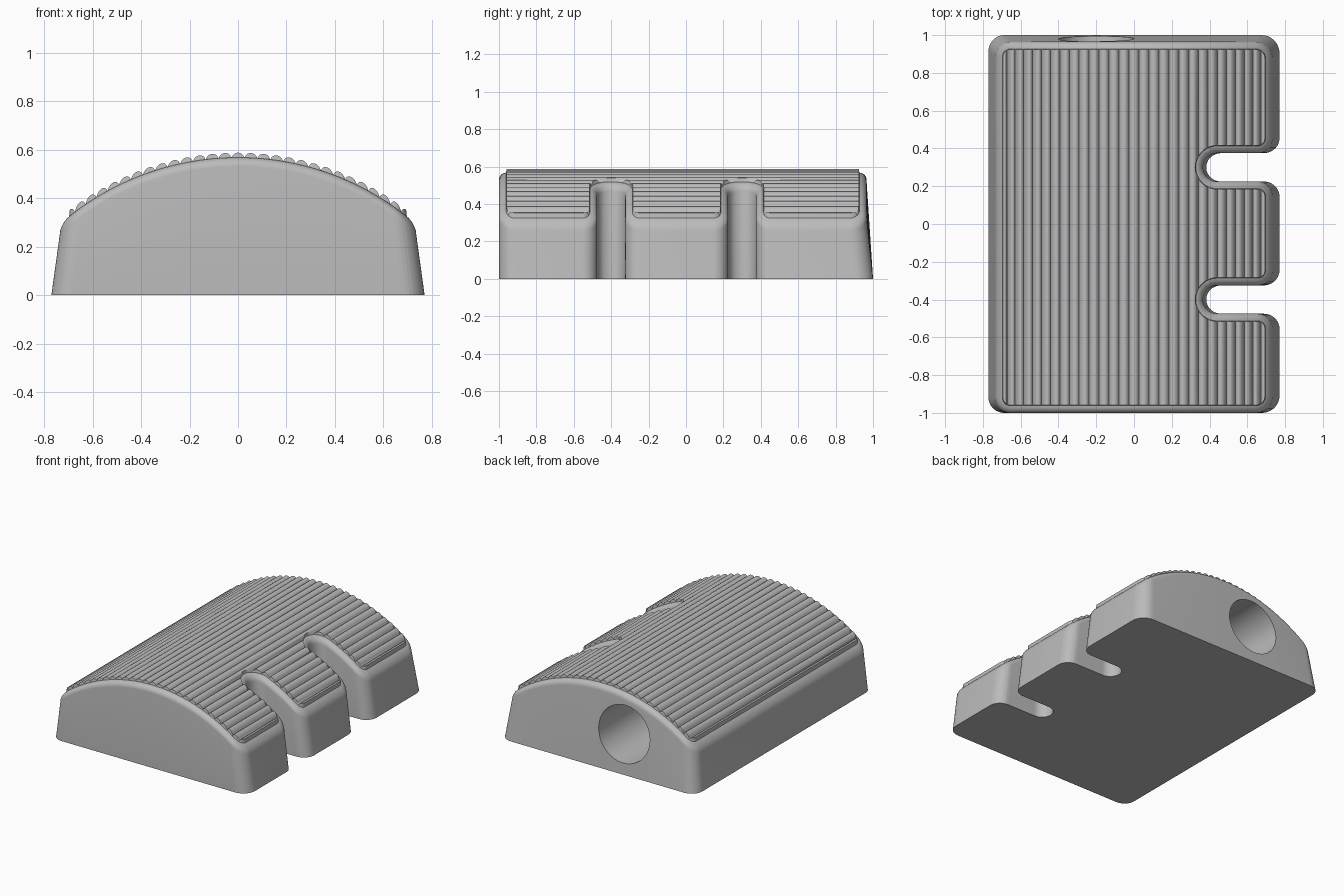
import bpy
import bmesh
from math import sin, cos, asin, sqrt, radians, pi

cube = bpy.data.objects.get("Cube")
if cube:
    bpy.data.objects.remove(cube, do_unlink=True)

# Main dimensions
HALF_X, FRONT, BACK = 0.735, -1.0, 0.965
ARCH_TOP, ARCH_R = 0.568, 1.12
RIM = 0.038
PITCH, RIB_R = 0.0535, 0.027
SLOT_HALF, SLOT_X = 0.075, 0.44
SLOTS = (-0.4, 0.3)

grey = bpy.data.materials.new("plain grey")
grey.use_nodes = True
colour = (0.5, 0.5, 0.5, 1)
grey.diffuse_color = colour
grey.node_tree.nodes["Principled BSDF"].inputs["Base Color"].default_value = colour


def corner(x, y, r, start):
    """Convex corner: arc centre, radius, start angle, sweep, inset sign."""
    a = radians(start)
    sx = 1 if cos(a) - sin(a) > 0 else -1
    sy = 1 if cos(a) + sin(a) > 0 else -1
    return (x - sx * r, y - sy * r, r, start, 90, -1)


# Footprint: rounded rectangle with two rounded slots in one long side
arcs = [corner(-HALF_X, FRONT, 0.08, 180), corner(HALF_X, FRONT, 0.09, 270)]
for y in SLOTS:
    arcs += [corner(HALF_X, y - SLOT_HALF, 0.08, 0),
             (SLOT_X, y, SLOT_HALF, 270, -180, 1),
             corner(HALF_X, y + SLOT_HALF, 0.08, 270)]
arcs += [corner(HALF_X, BACK, 0.09, 0), corner(-HALF_X, BACK, 0.08, 90)]


def outline(inset):
    points = []
    for cx, cy, r, start, sweep, sign in arcs:
        n = abs(sweep) // 10
        for i in range(n + 1):
            a = radians(start + sweep * i / n)
            rad = r + sign * inset
            points.append((cx + rad * cos(a), cy + rad * sin(a)))
    return points


def arch(x):
    return ARCH_TOP - ARCH_R + sqrt(ARCH_R ** 2 - x * x)


def rib(x):
    """Height of the round ribs above the arch."""
    s = ARCH_R * asin(x / ARCH_R) / PITCH
    u = (s - round(s)) * PITCH
    lift = max(0.0, sqrt(max(0.0, RIB_R ** 2 - u * u)) - 0.007)
    return lift / sqrt(1 - (x / ARCH_R) ** 2)


# Stack of outlines: wall, rounded rim, then the ribbed pad
levels = [(0, 0)]
for k in range(7):
    a = pi / 2 * k / 6
    levels.append((RIM * (1 - cos(a)), 1 - RIM * (1 - sin(a))))
levels.append((RIM + 0.003, 2))

bm = bmesh.new()
rings = [[bm.verts.new((x, y, z)) for x, y in outline(d)] for d, z in levels]
count = len(rings[0])
for low, high in zip(rings, rings[1:]):
    for i in range(count):
        j = (i + 1) % count
        bm.faces.new((low[i], low[j], high[j], high[i]))
bm.faces.new(rings[0][::-1])
bm.faces.new(rings[-1])

# Slice lengthwise so that the top can follow the arch and the ribs
STEPS = 8
for k in range(-14 * STEPS, 14 * STEPS + 1):
    x = ARCH_R * sin(k * PITCH / STEPS / ARCH_R)
    bmesh.ops.bisect_plane(bm, geom=bm.verts[:] + bm.edges[:] + bm.faces[:],
                           dist=1e-5, plane_co=(x, 0, 0), plane_no=(1, 0, 0))

# Bend the top and flare the base
for v in bm.verts:
    x, y, z = v.co
    if z < 0.5:
        v.co.x *= 1.048
        if y > 0.5:
            v.co.y += 0.035 * (y - 0.5) / (BACK - 0.5)
    elif z <= 1:
        v.co.z = arch(x) - (1 - z)
    else:
        v.co.z = arch(x) + (z - 1) * rib(x)

bmesh.ops.recalc_face_normals(bm, faces=bm.faces[:])
mesh = bpy.data.meshes.new("ribbed_block")
bm.to_mesh(mesh)
bm.free()
block = bpy.data.objects.new("ribbed_block", mesh)
bpy.context.collection.objects.link(block)
mesh.materials.append(grey)

# Round socket bored into the back
bpy.ops.mesh.primitive_cylinder_add(vertices=64, radius=0.2, depth=1.3,
                                    location=(-0.2, 0.45, 0.28),
                                    rotation=(pi / 2, 0, 0))
bore = bpy.context.object
bore.name = "socket_cutter"
bore.hide_render = True
bore.data.materials.append(grey)
cut = block.modifiers.new("socket", "BOOLEAN")
cut.operation = "DIFFERENCE"
cut.solver = "EXACT"
cut.object = bore

bpy.ops.object.select_all(action="DESELECT")
block.select_set(True)
bpy.context.view_layer.objects.active = block
bpy.ops.object.modifier_apply(modifier=cut.name)
bpy.data.objects.remove(bore, do_unlink=True)
bpy.ops.object.shade_smooth_by_angle(angle=radians(35))
